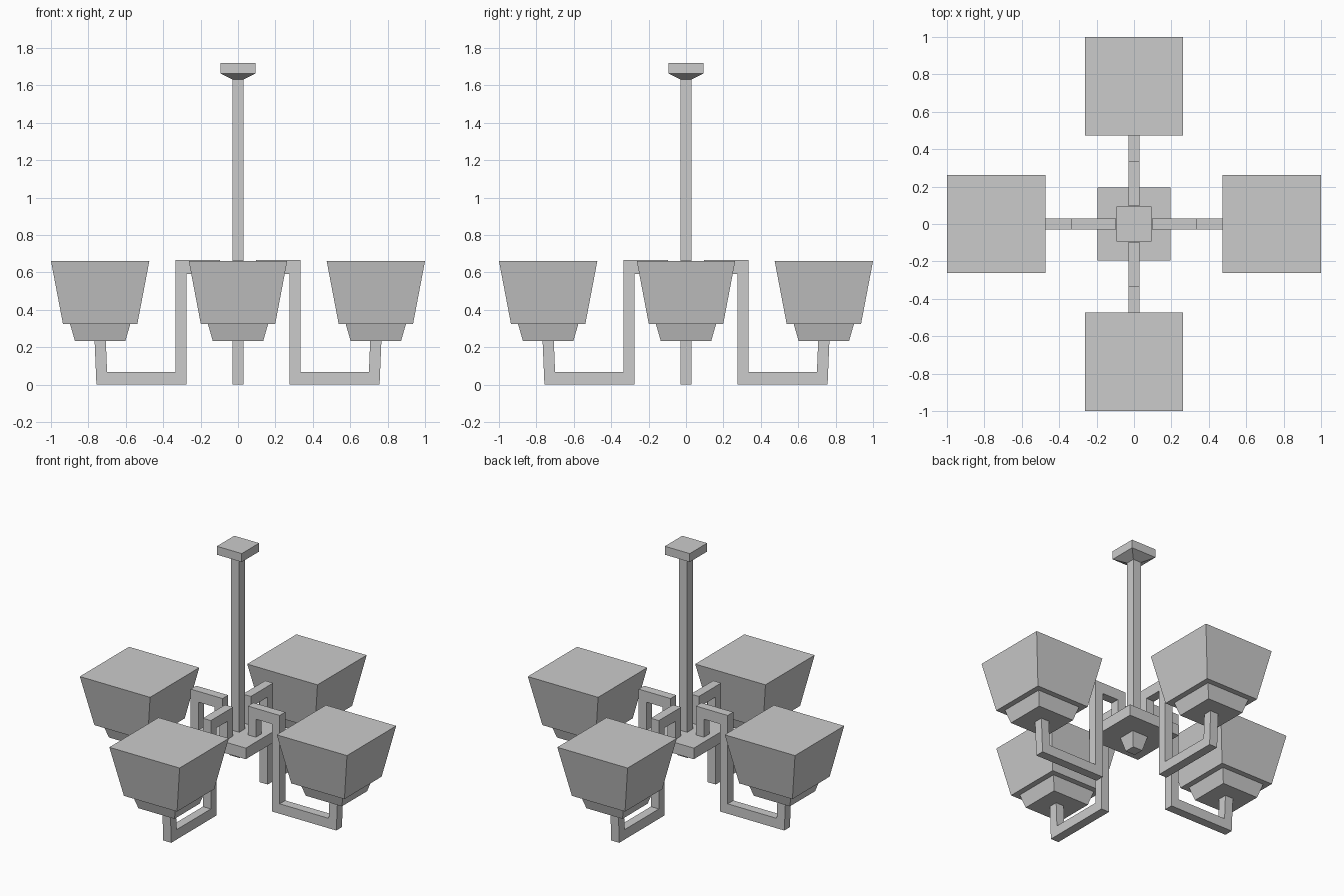
import bpy, bmesh, math
from mathutils import Matrix

if "Cube" in bpy.data.objects:
    bpy.data.objects.remove(bpy.data.objects["Cube"])


def finish(name, bm, angle=0.0):
    bmesh.ops.rotate(bm, verts=bm.verts, cent=(0, 0, 0), matrix=Matrix.Rotation(angle, 3, 'Z'))
    bmesh.ops.recalc_face_normals(bm, faces=bm.faces)
    mesh = bpy.data.meshes.new(name)
    bm.to_mesh(mesh)
    bm.free()
    obj = bpy.data.objects.new(name, mesh)
    bpy.context.collection.objects.link(obj)
    return obj


def square_loft(name, sections, cx=0.0, angle=0.0):
    """Closed square solid through (half width, z) sections."""
    bm = bmesh.new()
    rings = [[bm.verts.new((cx + sx * h, sy * h, z))
              for sx, sy in ((-1, -1), (1, -1), (1, 1), (-1, 1))] for h, z in sections]
    for a, b in zip(rings, rings[1:]):
        for i in range(4):
            j = (i + 1) % 4
            bm.faces.new((a[i], a[j], b[j], b[i]))
    bm.faces.new(rings[0][::-1])
    bm.faces.new(rings[-1])
    return finish(name, bm, angle)


def extruded_profile(name, points, half, angle=0.0):
    """Side outline in x, z given thickness along y."""
    bm = bmesh.new()
    face = bm.faces.new([bm.verts.new((x, -half, z)) for x, z in points])
    out = bmesh.ops.extrude_face_region(bm, geom=[face], use_keep_orig=True)
    moved = [v for v in out['geom'] if isinstance(v, bmesh.types.BMVert)]
    bmesh.ops.translate(bm, verts=moved, vec=(0, 2 * half, 0))
    return finish(name, bm, angle)


# Ceiling plate, rod, hub and the small drop below it
square_loft("ceiling_plate", [(0.03, 1.632), (0.093, 1.663), (0.093, 1.72)])
square_loft("rod", [(0.03, 0.46), (0.03, 1.64)])
square_loft("hub", [(0.195, 0.395), (0.195, 0.47)])
square_loft("hub_drop", [(0.036, 0.30), (0.06, 0.397)])

# Arm outline: up from the hub, over, down, out and up to the cup
arm = [(0.095, 0.465), (0.155, 0.465), (0.155, 0.592), (0.275, 0.592),
       (0.275, 0.0), (0.757, 0.0), (0.767, 0.24), (0.707, 0.24),
       (0.70, 0.067), (0.333, 0.067), (0.333, 0.665), (0.095, 0.665)]

# Four arms, each with a cup and a shade
for k in range(4):
    a = k * math.pi / 2
    extruded_profile(f"arm_{k + 1}", arm, 0.03, a)
    square_loft(f"cup_{k + 1}", [(0.135, 0.234), (0.162, 0.327)], 0.737, a)
    square_loft(f"shade_{k + 1}", [(0.199, 0.325), (0.263, 0.661)], 0.737, a)
